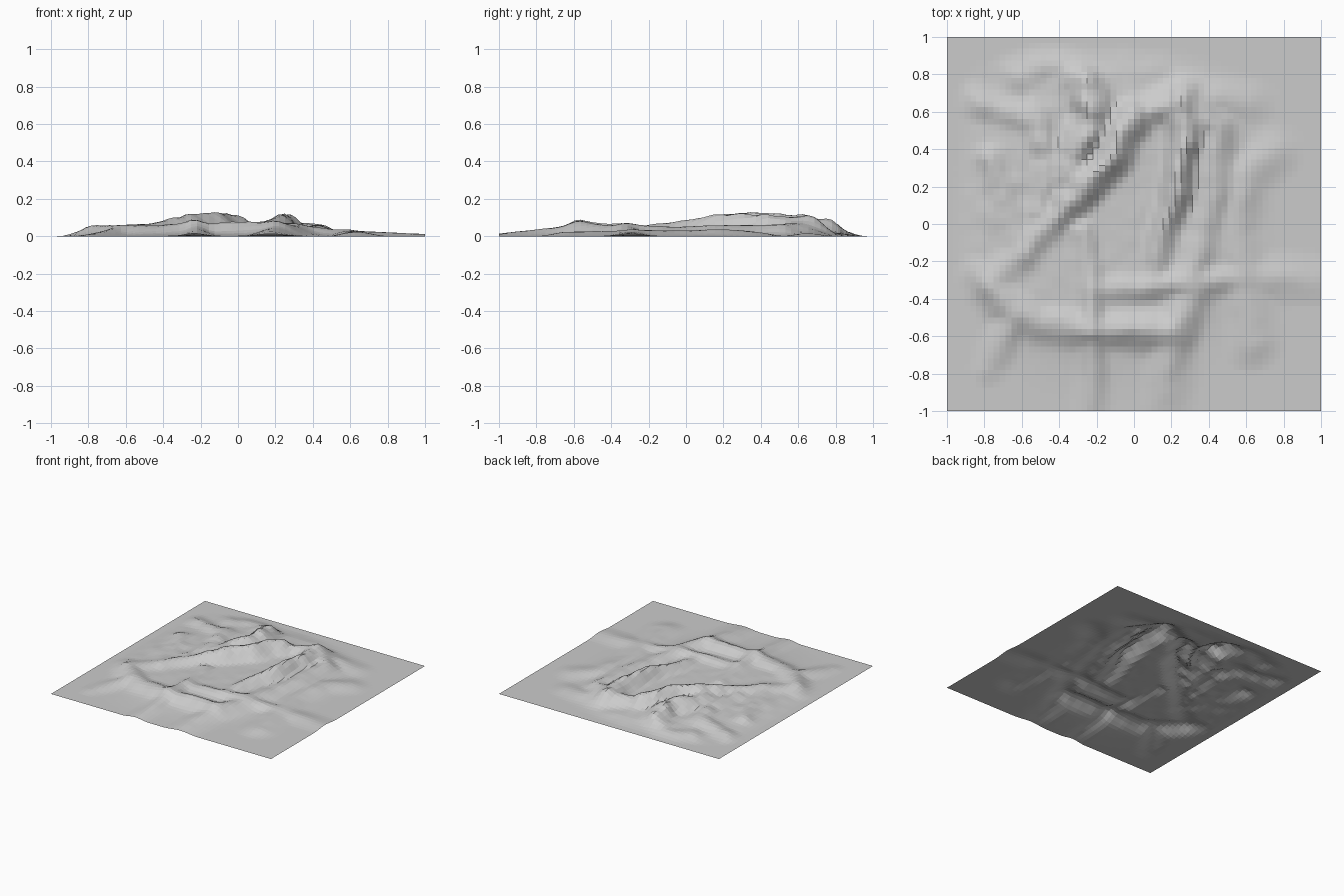
import bpy, bmesh, math
from mathutils import Vector, noise

N = 64  # grid cells per side

# Ridge lines: half-width, then crest points (x, y, height)
main_ridges = [
    (.10, [(-.78, -.31, .045), (-.56, -.14, .055), (-.40, .06, .08), (-.28, .19, .115), (-.13, .34, .125), (-.06, .50, .13), (.01, .56, .115), (.08, .60, .075), (.24, .66, .085)]),
    (.09, [(.25, .66, .085), (.27, .42, .12), (.22, .18, .122), (.17, .01, .085), (.11, -.27, .052)]),
    (.10, [(-.60, .78, .03), (-.48, .86, .03), (-.37, .85, .035), (-.25, .74, .095), (-.21, .58, .115), (-.31, .39, .10), (-.36, .25, .08)]),
    (.10, [(-.84, -.27, .04), (-.69, -.41, .062), (-.51, -.53, .058), (-.21, -.57, .075), (.20, -.57, .077), (.31, -.38, .055)]),
]
outer_ridges = [
    (.10, [(.27, .67, .08), (.43, .51, .065), (.42, .20, .06), (.36, -.06, .052), (.27, -.33, .06)]),
    (.10, [(.74, .38, .022), (.59, .24, .038), (.54, -.05, .034), (.59, -.30, .032), (.64, -.62, .026)]),
    (.09, [(-.20, -.35, .052), (.20, -.33, .07), (.60, -.29, .031), (1.05, -.29, .012)]),
    (.08, [(-.28, -.03, .052), (-.23, -.30, .06), (-.23, -.57, .075)]),
    (.10, [(.25, .68, .05), (.60, .65, .018)]),
]
spurs = [
    (.08, [(-.22, -.60, .06), (-.23, -1.05, .01)]),
    (.10, [(.19, -.58, .06), (.17, -1.05, .009)]),
    (.08, [(-.64, -.50, .05), (-.77, -.77, .013)]),
    (.08, [(-.86, .66, .03), (-.72, .61, .04), (-.58, .57, .05)]),
    (.09, [(-.53, .60, .055), (-.45, .34, .065), (-.51, .08, .052)]),
    (.09, [(-.77, .35, .045), (-.70, .10, .04), (-.59, -.18, .045)]),
]


def ridge_height(p, width, pts):
    """Gaussian cross-section swept along a crest line."""
    best = 0
    for a, b in zip(pts, pts[1:]):
        pa, pb = Vector(a[:2]), Vector(b[:2])
        d = pb - pa
        t = max(0, min(1, (p - pa).dot(d) / d.length_squared))
        dist = (p - pa - d * t).length / width
        best = max(best, (a[2] + (b[2] - a[2]) * t) * math.exp(-dist ** 2))
    return best


def ramp(v, lo, hi):
    t = max(0, min(1, (v - lo) / (hi - lo)))
    return t * t * (3 - 2 * t)


def height(x, y):
    # Slight wobble makes the crests irregular
    n = noise.noise_vector(Vector((x * 4, y * 4, 1.7))) * .025
    p = Vector((x + n.x, y + n.y))
    # Broad low mound under the ridges
    r = math.hypot((p.x + .17) / .73, (p.y - .08) / .78)
    total = (.031 / (1 + r ** 10)) ** 4
    for width, pts in main_ridges + outer_ridges + spurs:
        total += ridge_height(p, width, pts) ** 4
    z = total ** .25
    # Craggy surface, strongest in the north-west
    crag = .10 + .14 * ramp(y - x, .1, .9)
    z *= 1 + crag * noise.noise(Vector((x * 10, y * 10, 4)))
    # Flat border on the west and north edges
    z *= ramp(x, -1.0, -.78) * (1 - ramp(y, .80, 1.0))
    return max(0, z - .0015)


# Terrain sheet: flat-shaded grid displaced by the ridges
bm = bmesh.new()
bmesh.ops.create_grid(bm, x_segments=N, y_segments=N, size=1)
for v in bm.verts:
    v.co.z = height(v.co.x, v.co.y)
mesh = bpy.data.meshes.new("terrain")
bm.to_mesh(mesh)
bm.free()
terrain = bpy.data.objects.new("terrain", mesh)
bpy.context.collection.objects.link(terrain)
